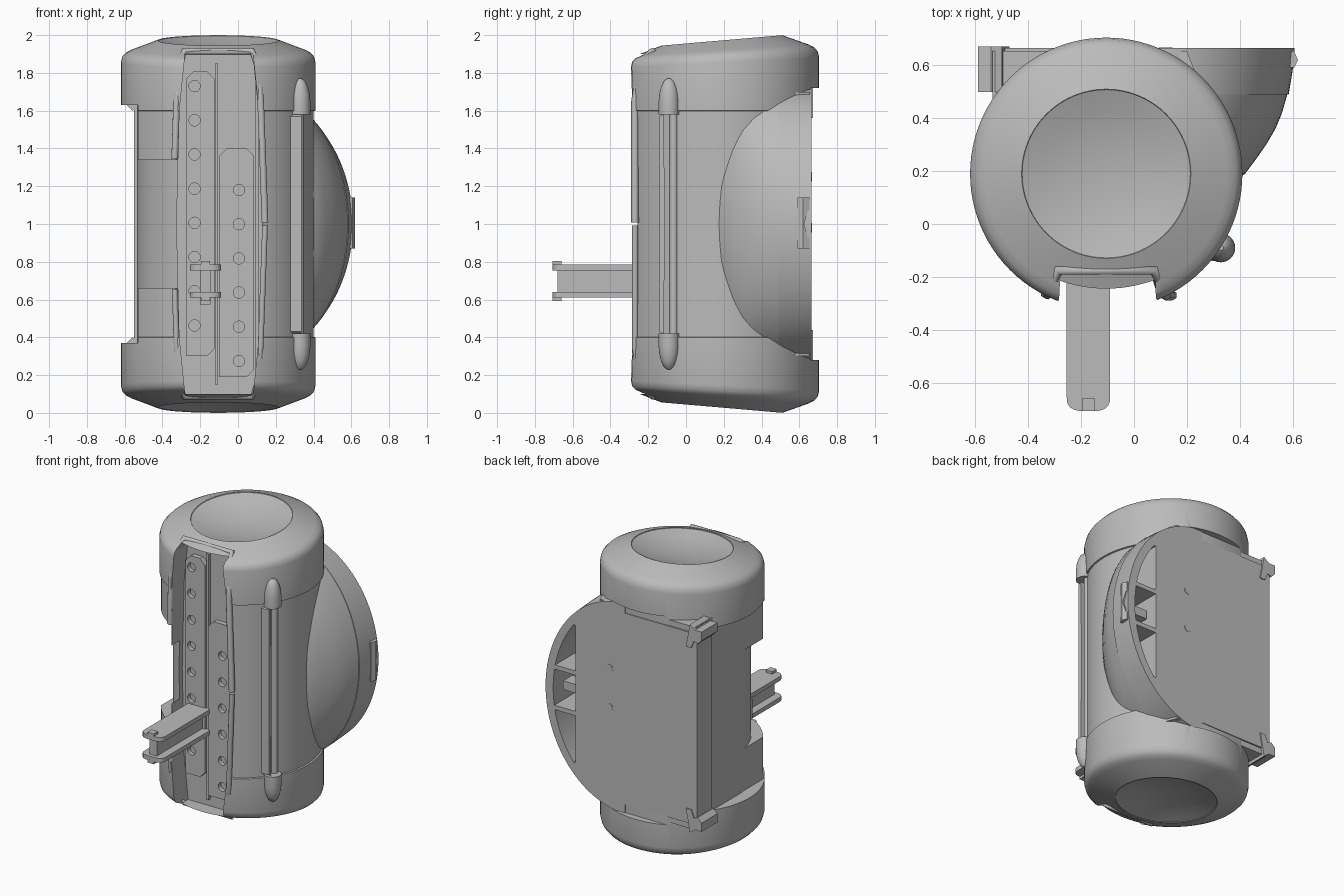
import bpy, bmesh, math
from mathutils import Vector

cube = bpy.data.objects.get("Cube")
if cube:
    bpy.data.objects.remove(cube, do_unlink=True)

grey = bpy.data.materials.new("plain grey")
grey.use_nodes = True
grey.diffuse_color = (0.5, 0.5, 0.5, 1)
grey.node_tree.nodes["Principled BSDF"].inputs["Base Color"].default_value = (0.5, 0.5, 0.5, 1)

CX, CY = -0.105, 0.19   # axis of the round body


def finish(name, bm):
    bmesh.ops.recalc_face_normals(bm, faces=bm.faces)
    me = bpy.data.meshes.new(name)
    bm.to_mesh(me)
    bm.free()
    me.materials.append(grey)
    ob = bpy.data.objects.new(name, me)
    bpy.context.collection.objects.link(ob)
    return ob


def loft(name, rings):
    """Skin closed rings of equal length and cap both ends."""
    bm = bmesh.new()
    rows = [[bm.verts.new(p) for p in r] for r in rings]
    n = len(rows[0])
    for a, b in zip(rows, rows[1:]):
        for i in range(n):
            j = (i + 1) % n
            bm.faces.new((a[i], a[j], b[j], b[i]))
    bm.faces.new(rows[0])
    bm.faces.new(rows[-1])
    return finish(name, bm)


def prism(name, pts, lo, hi, axis="y"):
    place = {"x": lambda p, d: (d, p[0], p[1]),
             "y": lambda p, d: (p[0], d, p[1]),
             "z": lambda p, d: (p[0], p[1], d)}[axis]
    return loft(name, [[place(p, d) for p in pts] for d in (lo, hi)])


def box(name, x0, x1, y0, y1, z0, z1):
    return prism(name, [(x0, y0), (x1, y0), (x1, y1), (x0, y1)], z0, z1, "z")


def circle(cx, cy, r, n=32):
    return [(cx + r * math.cos(2 * math.pi * i / n), cy + r * math.sin(2 * math.pi * i / n))
            for i in range(n)]


def activate(ob):
    bpy.ops.object.select_all(action="DESELECT")
    ob.select_set(True)
    bpy.context.view_layer.objects.active = ob


def cut(ob, *cutters):
    for c in cutters:
        m = ob.modifiers.new("cut", "BOOLEAN")
        m.operation, m.solver, m.object = "DIFFERENCE", "EXACT", c
        activate(ob)
        bpy.ops.object.modifier_apply(modifier=m.name)
        bpy.data.objects.remove(c, do_unlink=True)


def smooth(ob, angle=30):
    activate(ob)
    bpy.ops.object.shade_smooth_by_angle(angle=math.radians(angle))


def channel():
    pts = [(-.28, .1), (.08, .1), (.105, .35), (.13, 1), (.105, 1.65), (.08, 1.9),
           (-.28, 1.9), (-.31, 1.6), (-.325, 1), (-.31, .4)]
    return prism("channel_cutter", pts, -.6, -.145)


# Outer shell: turned profile with tilted, dished ends (radius, height above middle, tilt)
half = [(.505, .597, 0), (.515, .6, 0), (.515, .855, .05), (.508, .885, .055), (.49, .905, .06),
        (.46, .92, .065), (.32, .972, .086), (.318, .968, .086), (.24, .945, .086),
        (.16, .928, .086), (.08, .919, .086), (.02, .916, .086)]
profile = [(r, -z, -t) for r, z, t in reversed(half)] + half
shell = loft("outer_shell", [[(x, y, 1 + z + t * (y - CY)) for x, y in circle(CX, CY, r, 96)]
                             for r, z, t in profile])
cut(shell, channel(),
    box("side_cutter", -.9, -.53, -.6, .9, .37, 1.63),
    box("opening_cutter", -.9, -.32, -.6, .2, .66, 1.34),
    box("back_cutter", -.9, .9, .66, .9, .28, 1.72))
smooth(shell)

# Inner drum showing through the side opening, squared off towards the back
arc = [(CX + .43 * math.cos(math.radians(a)), CY + .43 * math.sin(math.radians(a)))
       for a in range(180, 361, 5)]
core = prism("inner_drum", arc + [(.3, .4), (.2, .655), (-.535, .655)], .3, 1.7, "z")
cut(core, channel())
smooth(core)

# Flat back plate
prism("back_plate", [(-.55, .38), (-.5, .34), (.25, .34), (.375, .44), (.375, 1.56), (.25, 1.66),
                     (-.5, 1.66), (-.55, 1.62)], .5, .665)
for i, z in enumerate((.88, 1.15)):
    peg = prism("plate_peg_%d" % i, circle(.12, z + .1, .025, 16), .66, .668)
    smooth(peg)

# Corner clips, mirrored top and bottom
for tag, s in (("upper", 1), ("lower", -1)):
    pts = [(-.5, 1 + s * .72), (-.54, 1 + s * .69), (-.59, 1 + s * .69), (-.59, 1 + s * .63),
           (-.56, 1 + s * .6), (-.53, 1 + s * .61), (-.51, 1 + s * .56), (-.47, 1 + s * .56)]
    prism(tag + "_corner_clip", pts, .5, .672)

# Half-moon side wing (y, reach, half height), hollow at the back
wing_rings = []
for y, a, b in ((.12, .32, .5), (.19, .42, .68), (.25, .465, .76), (.3, .5, .78), (.36, .535, .775),
                (.42, .56, .765), (.49, .58, .755), (.49, .585, .755), (.58, .6, .74), (.665, .608, .725)):
    wing_rings.append([(a * math.cos(math.radians(t)), y, 1 + b * math.sin(math.radians(t)))
                       for t in range(-90, 91, 3)])
wing = loft("side_wing", wing_rings)
pockets = []
for z0, z1 in ((.525, .85), (.88, 1.13), (1.16, 1.475)):
    zs = [z0 + (z1 - z0) * i / 12 for i in range(13)]
    pts = [(.55 * math.sqrt(1 - ((z - 1) / .68) ** 2), z) for z in zs]
    pockets.append(prism("pocket_cutter", [(.38, z0)] + pts + [(.38, z1)], .44, .8))
cut(wing, *pockets)
smooth(wing)
latch = prism("wing_latch", [(.57, .6), (.605, .59), (.62, .62), (.605, .655), (.57, .655)],
              .87, 1.14, "z")
cut(latch, prism("thumb_cutter", [(.69, .9), (.645, .93), (.625, 1), (.645, 1.07), (.69, 1.1)],
                 .5, .7, "x"))
box("latch_tongue", .4, .52, .5, .6, .97, 1.03)

# Hinge on the right front: rod, fin and bullet ends
smooth(prism("hinge_rod", circle(.325, -.065, .022, 16), .4, 1.6, "z"))
prism("hinge_fin", [(-.14, .43), (-.12, .42), (-.11, 1), (-.12, 1.58), (-.14, 1.57)], .25, .335, "x")
for tag, s in (("upper", 1), ("lower", -1)):
    rows = [(.055, .58), (.055, .65), (.051, .69), (.042, .725), (.028, .755), (.01, .77)]
    smooth(loft(tag + "_hinge_cap", [[(x, y, 1 + s * z) for x, y in circle(.328, -.09, r, 24)]
                                     for r, z in rows]), 40)


# Raised rim around the front channel
def rim(name, pts, r):
    cu = bpy.data.curves.new(name, "CURVE")
    cu.dimensions = "3D"
    cu.bevel_depth, cu.bevel_resolution, cu.use_fill_caps = r, 1, True
    sp = cu.splines.new("POLY")
    sp.points.add(len(pts) - 1)
    for p, q in zip(sp.points, pts):
        p.co = (*q, 1)
    cu.materials.append(grey)
    ob = bpy.data.objects.new(name, cu)
    bpy.context.collection.objects.link(ob)
    activate(ob)
    bpy.ops.object.convert(target="MESH")


for tag, s, r in (("upper", 1, .02), ("lower", -1, .017)):
    side = [(.143, -.27, .008), (.12, -.27, .65), (.1, -.24, .85), (.075, -.175, .915)]
    left = [(-.285, -.175, .915), (-.305, -.24, .85), (-.325, -.265, .65), (-.335, -.262, .345)]
    rim(tag + "_channel_rim", [(x, y, 1 + s * z) for x, y, z in side + left], r)

# Perforated rails in the channel
for name, x0, x1, z0, z1, hx, hz in (("left_rail", -.275, -.125, .3, 1.81, -.23, 1.73),
                                     ("right_rail", -.1, .085, .19, 1.4, .005, 1.18)):
    c = .04
    rail = prism(name, [(x0, z0), (x1 - c, z0), (x1, z0 + c), (x1, z1 - c), (x1 - c, z1),
                        (x0 + c, z1), (x0, z1 - c)], -.18, -.13)
    cut(rail, *[prism("hole_cutter", circle(hx, hz - .181 * i, .03, 20), -.3, -.15)
                for i in range(8 if x0 < -.2 else 6)])
for i, x in enumerate((-.115, .1)):
    box("guide_rib_%d" % i, x - .008, x + .008, -.17, -.13, .15, 1.85)

# Sliding handle: two rounded flanges joined by a web
tip = [(-.1725 + .0825 * math.copysign(abs(math.cos(a)) ** .6, math.cos(a)),
        -.65 - .058 * math.sin(a) ** .7 if math.sin(a) > 0 else -.65)
       for a in [math.pi * i / 12 for i in range(13)]]
outline = [(-.255, -.15), (-.09, -.15)] + tip
for tag, z0, z1 in (("upper", .755, .785), ("lower", .61, .64)):
    prism("handle_%s_flange" % tag, outline, z0, z1, "z")
box("handle_web", -.2, -.145, -.68, -.15, .63, .765)
for tag, z0, z1 in (("upper", .78, .803), ("lower", .593, .615)):
    box("handle_%s_catch" % tag, -.197, -.148, -.708, -.66, z0, z1)
box("handle_foot", -.2, -.145, -.2, -.15, .575, .62)
